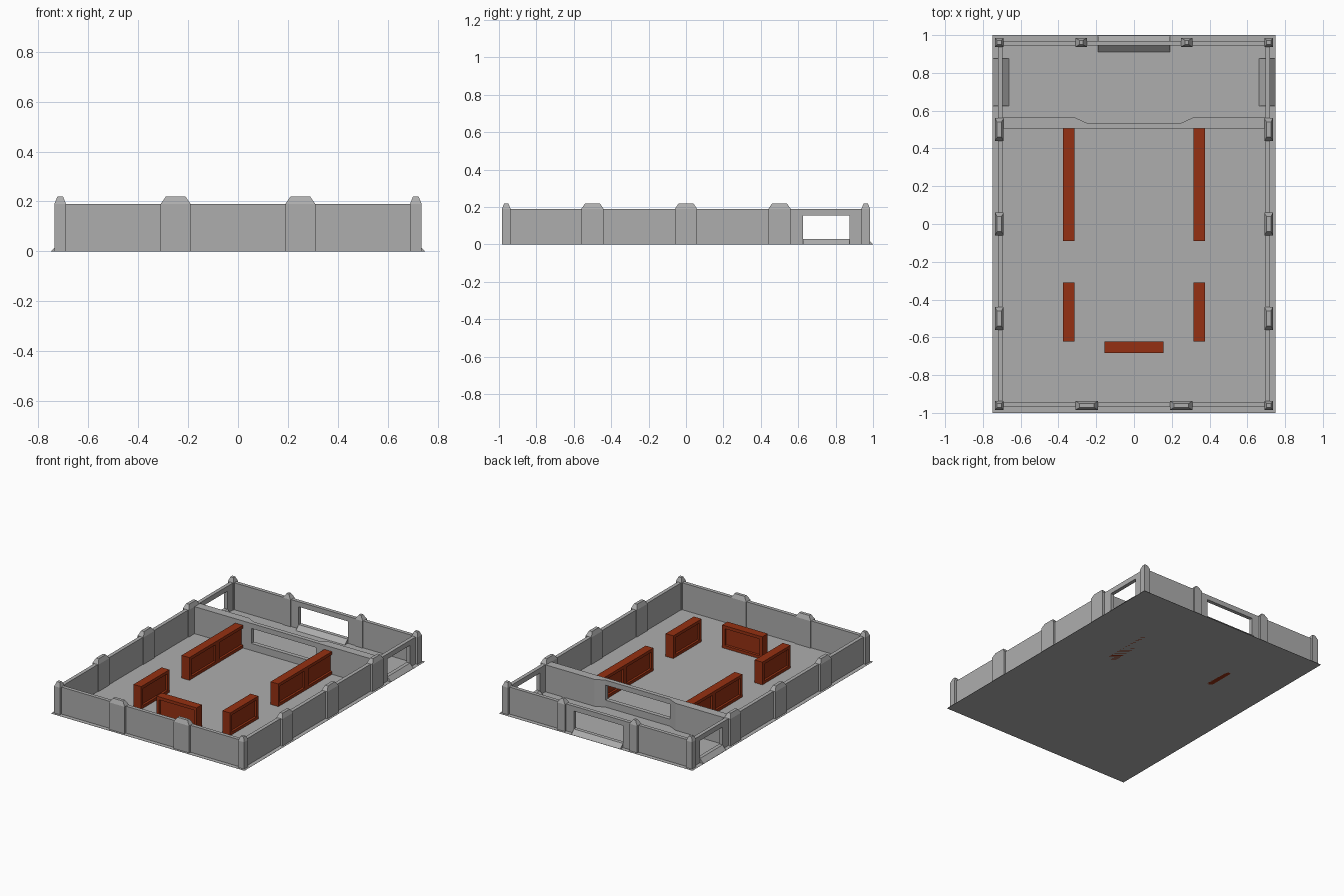
import bpy, bmesh
from mathutils import Vector, Matrix

if "Cube" in bpy.data.objects:
    bpy.data.objects.remove(bpy.data.objects["Cube"])


def material(name, rgb):
    m = bpy.data.materials.new(name)
    m.diffuse_color = (*rgb, 1)
    m.use_nodes = True
    m.node_tree.nodes["Principled BSDF"].inputs["Base Color"].default_value = m.diffuse_color
    return m


GREY = material("concrete grey", (0.42, 0.42, 0.42))
RED = material("rust red", (0.30, 0.030, 0.006))


def finish(name, bm, mat):
    bmesh.ops.recalc_face_normals(bm, faces=bm.faces[:])
    me = bpy.data.meshes.new(name)
    bm.to_mesh(me)
    bm.free()
    me.materials.append(mat)
    ob = bpy.data.objects.new(name, me)
    bpy.context.collection.objects.link(ob)
    return ob


def prism(bm, pts, shift):
    """Extrude a flat outline of 3D points along a vector."""
    f = bm.faces.new([bm.verts.new(p) for p in pts])
    ext = bmesh.ops.extrude_face_region(bm, geom=[f], use_keep_orig=True)
    new = [v for v in ext["geom"] if isinstance(v, bmesh.types.BMVert)]
    bmesh.ops.translate(bm, verts=new, vec=Vector(shift))


def box(bm, x0, x1, y0, y1, z0, z1):
    prism(bm, [(x0, y0, z0), (x1, y0, z0), (x1, y1, z0), (x0, y1, z0)], (0, 0, z1 - z0))


H = 0.19            # wall height
WX, WY = 0.708, 0.957   # wall centre lines
T = 0.013           # wall half thickness
WIN_TOP = 0.155

# floor plate
bm = bmesh.new()
box(bm, -0.75, 0.75, -1, 1, 0, 0.001)
finish("floor", bm, GREY)

# front wall
bm = bmesh.new()
box(bm, -WX, WX, -WY - T, -WY + T, 0, H)
finish("front_wall", bm, GREY)


def opening_outline(a, b, w0, w1):
    """Wall elevation with an opening cut up from the ground."""
    return [(a, 0), (w0, 0), (w0, WIN_TOP), (w1, WIN_TOP), (w1, 0), (b, 0), (b, H), (a, H)]


# back wall with opening
bm = bmesh.new()
prism(bm, [(u, WY - T, z) for u, z in opening_outline(-WX, WX, -0.19, 0.19)], (0, 2 * T, 0))
finish("back_wall", bm, GREY)

# side walls with openings
for s, side in ((-1, "left"), (1, "right")):
    bm = bmesh.new()
    prism(bm, [(s * WX - T, u, z) for u, z in opening_outline(-WY, WY, 0.625, 0.875)],
          (2 * T, 0, 0))
    finish(side + "_wall", bm, GREY)
    # sloped sill in the side opening
    bm = bmesh.new()
    prism(bm, [(s * x, 0.625, z) for x, z in
               ((0.66, 0), (WX - T, 0.03), (WX + T, 0.03), (0.75, 0))], (0, 0.25, 0))
    finish(side + "_sill", bm, GREY)

# sloped sill in the back opening
bm = bmesh.new()
prism(bm, [(-0.19, y, z) for y, z in
           ((0.91, 0), (WY - T, 0.03), (WY + T, 0.03), (1.0, 0))], (0.38, 0, 0))
finish("back_sill", bm, GREY)

# inner wall: thick ends, thin middle with a window
bm = bmesh.new()
for s in (-1, 1):
    prism(bm, [(s * x, y, 0) for x, y in
               ((0.25, 0.505), (WX, 0.505), (WX, 0.565), (0.315, 0.565), (0.25, 0.535))],
          (0, 0, H))
box(bm, -0.25, 0.25, 0.505, 0.535, 0, 0.05)
box(bm, -0.25, 0.25, 0.505, 0.535, WIN_TOP, H)
finish("inner_wall", bm, GREY)


# posts with tapered caps
def post(name, x, y, w, d):
    bm = bmesh.new()
    rings = []
    for z, dx, dy in ((0, 0, 0), (H, 0, 0), (0.22, 0.012 if w < 0.05 else 0.021,
                                            0.012 if d < 0.05 else 0.021)):
        hx, hy = w / 2 - dx, d / 2 - dy
        rings.append([bm.verts.new((x + a * hx, y + b * hy, z))
                      for a, b in ((-1, -1), (1, -1), (1, 1), (-1, 1))])
    for lo, hi in zip(rings, rings[1:]):
        for i in range(4):
            j = (i + 1) % 4
            bm.faces.new((lo[i], lo[j], hi[j], hi[i]))
    bm.faces.new(rings[0][::-1])
    bm.faces.new(rings[-1])
    finish(name, bm, GREY)


PX, PY, PW = 0.713, 0.961, 0.046
for s, side in ((-1, "left"), (1, "right")):
    post(side + "_front_corner_post", s * PX, -PY, PW, PW)
    post(side + "_back_corner_post", s * PX, PY, PW, PW)
    post(side + "_front_post", s * 0.25, -PY, 0.12, PW)
    post(side + "_back_post", s * 0.28, PY, 0.06, PW)
    for i, y in enumerate((-0.5, 0, 0.5)):
        post(f"{side}_side_post_{i + 1}", s * PX, y, PW, 0.12)


# red barriers with a recessed panel on both long faces
def barrier(name, x, y, length, along_y):
    bm = bmesh.new()
    box(bm, -length / 2, length / 2, -0.03, 0.03, 0, 0.16)
    bmesh.ops.recalc_face_normals(bm, faces=bm.faces[:])
    long_faces = [f for f in bm.faces if abs(f.normal.y) > 0.9]
    bmesh.ops.inset_individual(bm, faces=long_faces, thickness=0.03, depth=0)
    bmesh.ops.inset_individual(bm, faces=long_faces, thickness=0.004, depth=-0.012)
    if along_y:
        bmesh.ops.rotate(bm, verts=bm.verts[:], matrix=Matrix.Rotation(1.5707963, 3, 'Z'))
    bmesh.ops.translate(bm, verts=bm.verts[:], vec=(x, y, 0))
    finish(name, bm, RED)


L = 0.312
barrier("front_barrier", 0, -0.652, L, False)
for s, side in ((-1, "left"), (1, "right")):
    for i, y in enumerate((-0.466, 0.067, 0.379)):
        barrier(f"{side}_barrier_{i + 1}", s * 0.345, y, L, True)
